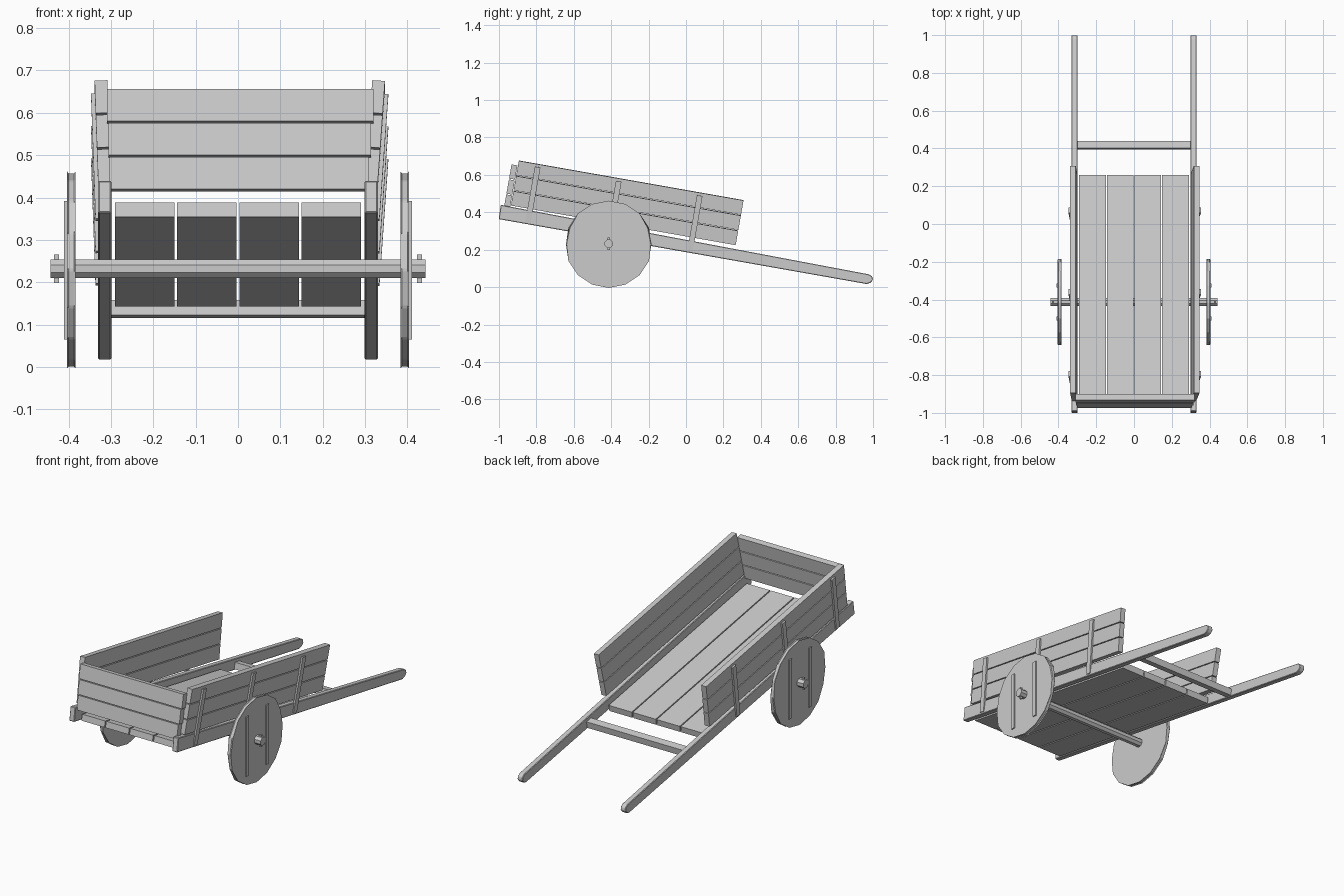
import bpy, bmesh, math
from mathutils import Matrix

if "Cube" in bpy.data.objects:
    bpy.data.objects.remove(bpy.data.objects["Cube"])

# Cart body lives in a tilted frame: x across, u along the rails, w up from the rail underside
TILT = Matrix.Translation((0, 0, 0.187)) @ Matrix.Rotation(math.radians(-10), 4, 'X')
WORLD = Matrix.Identity(4)


def finish(name, bm, frame, bevel=0):
    if bevel:
        bmesh.ops.bevel(bm, geom=bm.edges[:], offset=bevel, segments=1, affect='EDGES')
    bmesh.ops.recalc_face_normals(bm, faces=bm.faces[:])
    mesh = bpy.data.meshes.new(name)
    bm.to_mesh(mesh)
    bm.free()
    ob = bpy.data.objects.new(name, mesh)
    bpy.context.collection.objects.link(ob)
    ob.matrix_world = frame
    return ob


def box(name, x, y, z, frame=TILT, bevel=0):
    bm = bmesh.new()
    bmesh.ops.create_cube(bm, size=1)
    for v in bm.verts:
        for i, (a, b) in enumerate((x, y, z)):
            v.co[i] = (a + b) / 2 + v.co[i] * (b - a)
    return finish(name, bm, frame, bevel)


def cylinder(name, radius, x0, x1, sides, y, z, bevel=0, turn=0):
    bm = bmesh.new()
    bmesh.ops.create_cone(bm, cap_ends=True, segments=sides, radius1=radius,
                          radius2=radius, depth=abs(x1 - x0))
    bm.transform(Matrix.Translation(((x0 + x1) / 2, y, z))
                 @ Matrix.Rotation(turn, 4, 'X') @ Matrix.Rotation(math.pi / 2, 4, 'Y'))
    return finish(name, bm, WORLD, bevel)


def rail(name, x0, x1):
    profile = [(-1.017, 0), (0.98, 0), (1.0, 0.01), (1.01, 0.028),
               (1.004, 0.044), (0.985, 0.053), (-1.019, 0.077)]
    bm = bmesh.new()
    face = bm.faces.new([bm.verts.new((x0, u, w)) for u, w in profile])
    ext = bmesh.ops.extrude_face_region(bm, geom=[face])
    moved = [g for g in ext['geom'] if isinstance(g, bmesh.types.BMVert)]
    bmesh.ops.translate(bm, verts=moved, vec=(x1 - x0, 0, 0))
    return finish(name, bm, TILT, 0.003)


def span(s, a, b):
    return sorted((s * a, s * b))


# Bed planks
for i in range(4):
    x = -0.29 + i * 0.1465
    box(f"bed_plank_{i + 1}", (x, x + 0.1405), (-0.965, 0.258), (0, 0.034))

# Handle cross bar
box("cross_bar", (-0.305, 0.305), (0.40, 0.44), (0.005, 0.041))

# Tailgate boards
for i in range(3):
    w = 0.06 + i * 0.0815
    box(f"tailgate_board_{i + 1}", (-0.303 - 0.003 * i, 0.308 + 0.006 * i),
        (-1.0, -0.968), (w, w + 0.077))

AXLE_Y, AXLE_Z = -0.413, 0.229
for s, label, lean in ((-1, "left", 2), (1, "right", 4)):
    # Long rails ending in handles
    rail(f"{label}_rail", *span(s, 0.299, 0.33))

    # Side boards and cleats, leaning outward from the rail
    pivot = Matrix.Translation((s * 0.315, 0, 0.084))
    frame = TILT @ pivot @ Matrix.Rotation(math.radians(lean * s), 4, 'Y') @ pivot.inverted()
    for i in range(3):
        w = 0.084 + i * 0.0825
        box(f"{label}_side_board_{i + 1}", span(s, 0.3, 0.33),
            (-0.965, 0.255), (w, w + 0.078), frame)
    for i, u in enumerate((-0.86, -0.42, 0.02)):
        box(f"{label}_cleat_{i + 1}", span(s, 0.328, 0.339),
            (u - 0.015, u + 0.015), (0.012, 0.312), frame)

    # Solid wheel with two battens
    cylinder(f"{label}_wheel", 0.229, s * 0.383, s * 0.404, 16, AXLE_Y, AXLE_Z, 0.004)
    for i, dy in enumerate((-0.087, 0.087)):
        box(f"{label}_wheel_batten_{i + 1}", span(s, 0.40, 0.411),
            (AXLE_Y + dy - 0.011, AXLE_Y + dy + 0.011), (0.065, 0.392), WORLD)

    # Linch pin
    box(f"{label}_axle_pin", span(s, 0.423, 0.434),
        (AXLE_Y - 0.006, AXLE_Y + 0.006), (0.198, 0.265), WORLD)

# Axle
cylinder("axle", 0.024, -0.443, 0.443, 8, AXLE_Y, AXLE_Z + 0.003, turn=math.pi / 8)
